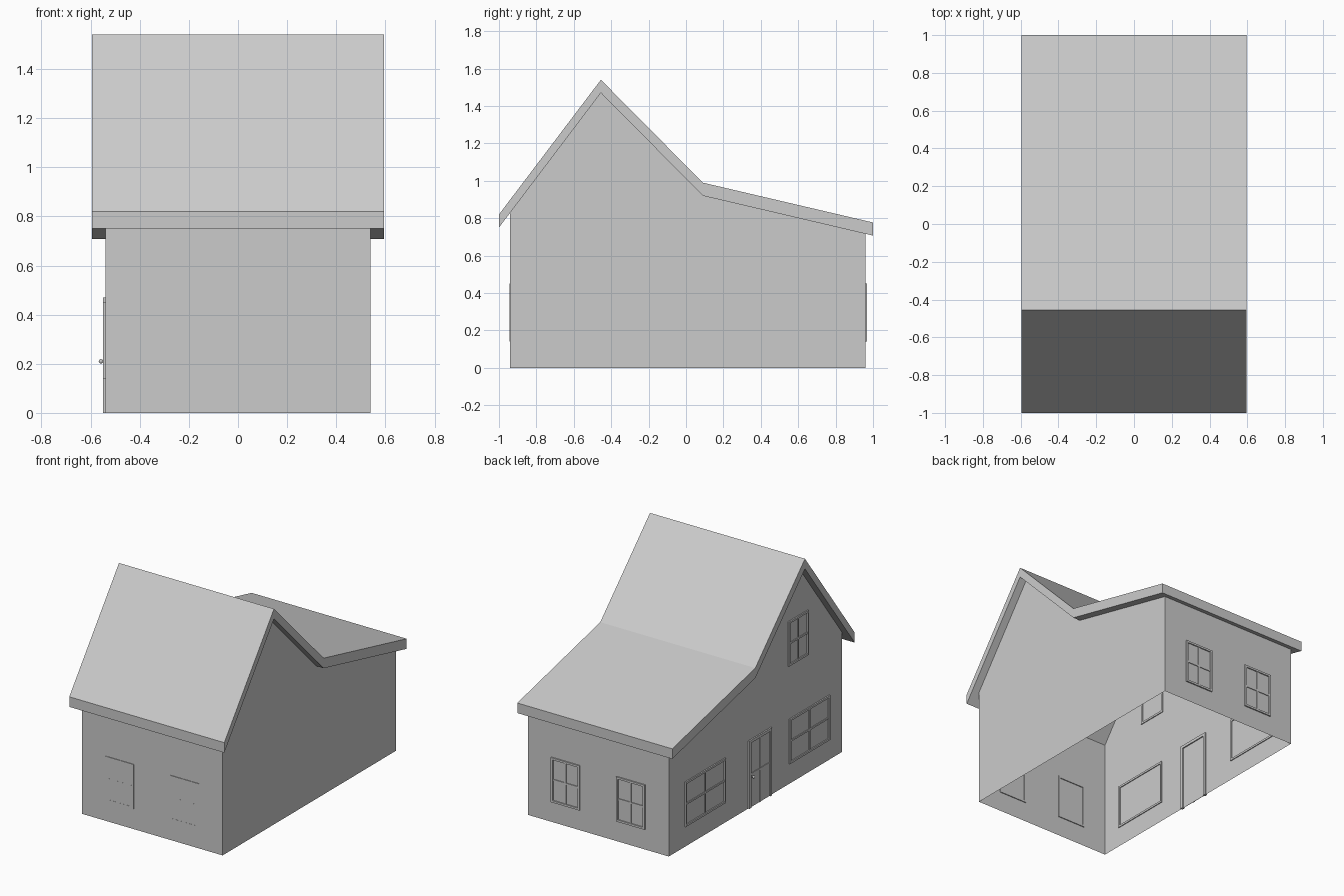
import bpy, bmesh
from mathutils import Matrix, Vector

if "Cube" in bpy.data.objects:
    bpy.data.objects.remove(bpy.data.objects["Cube"])

HALF_X, ROOF_X = 0.54, 0.595
FRONT_Y, BACK_Y = -0.94, 0.96
UNDER = [(-1, 0.75), (-0.455, 1.47), (0.09, 0.92), (1, 0.707)]   # roof underside (y, z)
THICK = 0.07


def finish(bm, name):
    bmesh.ops.recalc_face_normals(bm, faces=bm.faces)
    mesh = bpy.data.meshes.new(name)
    bm.to_mesh(mesh)
    bm.free()
    obj = bpy.data.objects.new(name, mesh)
    bpy.context.collection.objects.link(obj)
    return obj


def prism(name, profile, half, open_edges=()):
    """Sweep a (y, z) profile along x; listed edges are left open."""
    bm = bmesh.new()
    rings = [[bm.verts.new((x, y, z)) for y, z in profile] for x in (-half, half)]
    for ring in rings:
        bm.faces.new(ring)
    n = len(profile)
    for i in range(n):
        if i not in open_edges:
            j = (i + 1) % n
            bm.faces.new((rings[0][i], rings[0][j], rings[1][j], rings[1][i]))
    return finish(bm, name)


def under_z(y):
    for (a, za), (b, zb) in zip(UNDER, UNDER[1:]):
        if a <= y <= b:
            return za + (zb - za) * (y - a) / (b - a)


def wall_matrix(origin, normal):
    """Local x runs along the wall, y points outwards, z is up."""
    n, up = Vector(normal), Vector((0, 0, 1))
    u = n.cross(up)
    return Matrix.Translation(origin) @ Matrix((u, n, up)).transposed().to_4x4()


def box(bm, m, lo, hi):
    lo, hi = Vector(lo), Vector(hi)
    bmesh.ops.create_cube(bm, size=1, matrix=m @ Matrix.Translation((lo + hi) / 2)
                          @ Matrix.Diagonal((*(hi - lo), 1)))


def frame(bm, m, w, z0, z1, t, inner, outer, sill=True):
    """Rectangular surround that passes through the wall."""
    for s in (-1, 1):
        a, b = sorted((s * w / 2, s * (w / 2 - t)))
        box(bm, m, (a, inner, z0), (b, outer, z1))
    box(bm, m, (-w / 2 + t, inner, z1 - t), (w / 2 - t, outer, z1))
    if sill:
        box(bm, m, (-w / 2 + t, inner, z0), (w / 2 - t, outer, z0 + t))


def cross_bars(bm, m, w, z0, z1, zmid, outer, t=0.012):
    box(bm, m, (-t / 2, 0, z0), (t / 2, outer, z1))
    for a, b in ((-w / 2, -t / 2), (t / 2, w / 2)):
        box(bm, m, (a, 0, zmid - t / 2), (b, outer, zmid + t / 2))


def window(name, origin, normal, w, z0, z1, proud=0.009, pane=0.001, bars=0.006):
    bm, t = bmesh.new(), 0.014
    m = wall_matrix(origin, normal)
    frame(bm, m, w, z0, z1, t, -0.006, proud)
    cross_bars(bm, m, w - 2 * t, z0 + t, z1 - t, (z0 + z1) / 2, bars)
    box(bm, m, (-w / 2 + t, 0, z0 + t), (w / 2 - t, pane, z1 - t))
    return finish(bm, name)


# Walls: open shell, no floor or ceiling
prism("walls", [(FRONT_Y, 0), (FRONT_Y, under_z(FRONT_Y))] + UNDER[1:3]
      + [(BACK_Y, under_z(BACK_Y)), (BACK_Y, 0)], HALF_X, open_edges=(1, 2, 3, 5))

# Roof: folded slab with vertical edges
prism("roof", UNDER + [(y, z + THICK) for y, z in reversed(UNDER)], ROOF_X)

# Front and back window pairs (front ones are nearly flush)
for side, x in (("left", -0.25), ("right", 0.25)):
    window("back_window_" + side, (x, BACK_Y, 0), (0, 1, 0), 0.22, 0.14, 0.45)
    window("front_window_" + side, (x, FRONT_Y, 0), (0, -1, 0), 0.22, 0.14, 0.45,
           proud=0.004, pane=0.003, bars=0.0035)

# Windows on the door side
for name, y, w, z0, z1 in (("side_window_rear", 0.565, 0.44, 0.14, 0.45),
                           ("side_window_front", -0.578, 0.44, 0.14, 0.45),
                           ("attic_window", -0.455, 0.22, 0.82, 1.13)):
    window(name, (-HALF_X, y, 0), (-1, 0, 0), w, z0, z1)

# Door: surround, leaf and panel bars
door_m = wall_matrix((-HALF_X, -0.035, 0), (-1, 0, 0))
bm = bmesh.new()
frame(bm, door_m, 0.25, 0, 0.47, 0.02, -0.008, 0.01, sill=False)
finish(bm, "door_frame")
bm = bmesh.new()
box(bm, door_m, (-0.105, 0, 0), (0.105, 0.002, 0.45))
cross_bars(bm, door_m, 0.21, 0, 0.45, 0.23, 0.006)
finish(bm, "door")

# Door knob
bm = bmesh.new()
knob_m = door_m @ Matrix.Translation((0.088, 0.018, 0.21))
bmesh.ops.create_uvsphere(bm, u_segments=12, v_segments=8, radius=0.009, matrix=knob_m)
box(bm, door_m, (0.085, 0, 0.207), (0.091, 0.012, 0.213))
knob = finish(bm, "door_knob")
bpy.context.view_layer.objects.active = knob
knob.select_set(True)
bpy.ops.object.shade_smooth_by_angle()
